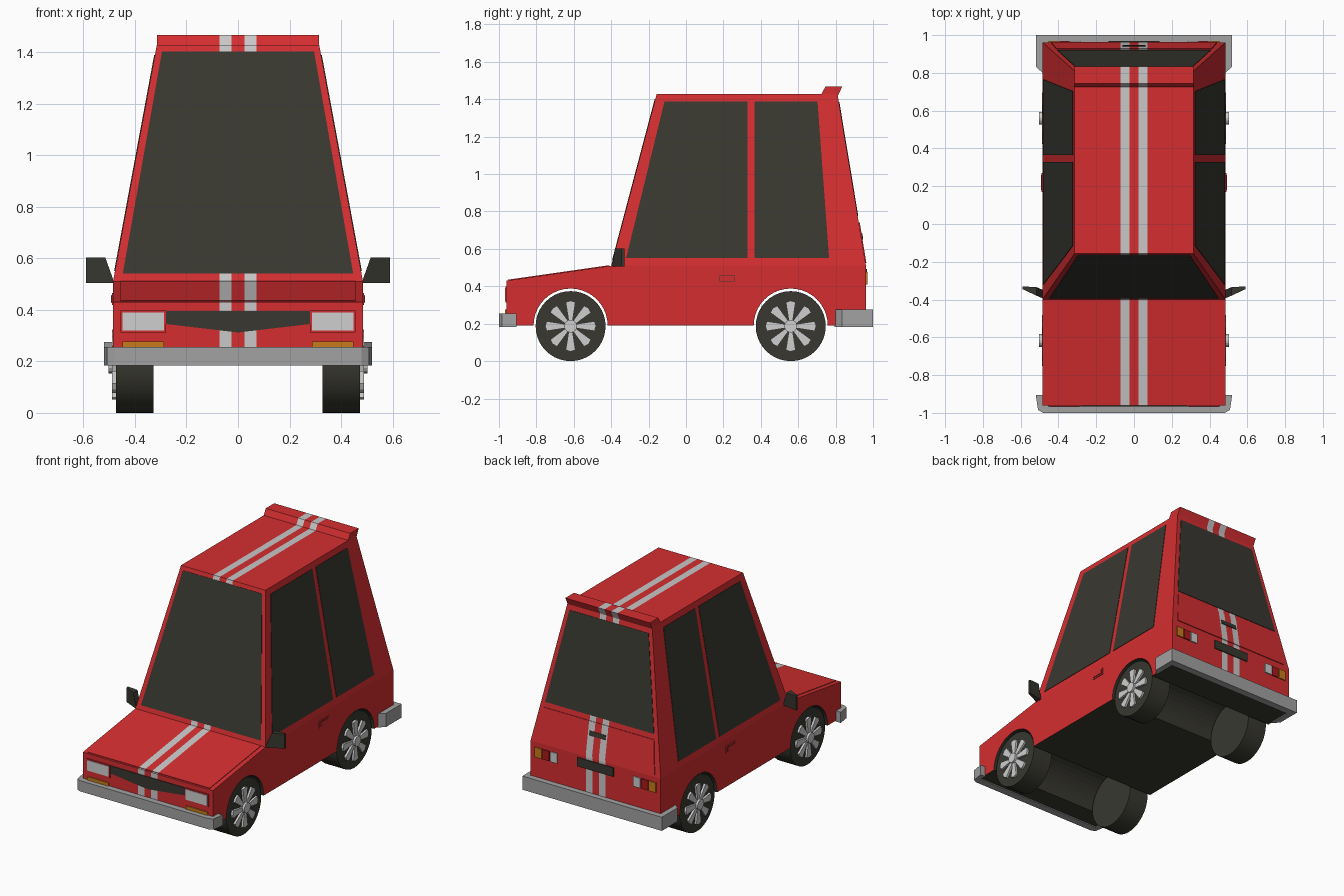
import bpy, bmesh, math
from mathutils import Vector, Matrix

if "Cube" in bpy.data.objects:
    bpy.data.objects.remove(bpy.data.objects["Cube"])


def material(name, col):
    m = bpy.data.materials.new(name)
    m.diffuse_color = (*col, 1)
    m.use_nodes = True
    m.node_tree.nodes["Principled BSDF"].inputs["Base Color"].default_value = m.diffuse_color
    return m


RED = material("body red", (0.66, 0.027, 0.03))
STRIPE = material("stripe grey", (0.58, 0.58, 0.58))
DARK = material("glass and rubber black", (0.04, 0.039, 0.03))
BUMPER = material("bumper grey", (0.36, 0.36, 0.36))
CHROME = material("light silver", (0.62, 0.62, 0.62))
ORANGE = material("indicator orange", (0.58, 0.2, 0.01))
TAIL = material("tail lamp red", (0.4, 0.01, 0.012))


def add_prism(bm, pts, vec):
    """Extrude a polygon along vec into a closed solid."""
    f = bm.faces.new([bm.verts.new(p) for p in pts])
    r = bmesh.ops.extrude_face_region(bm, geom=[f], use_keep_orig=True)
    bmesh.ops.translate(bm, vec=vec, verts=[v for v in r["geom"] if isinstance(v, bmesh.types.BMVert)])


def finish(bm, name, mats, rule=None, smooth=False):
    bmesh.ops.recalc_face_normals(bm, faces=bm.faces[:])
    bm.normal_update()
    if rule:
        for f in bm.faces:
            f.material_index = rule(f)
    me = bpy.data.meshes.new(name)
    bm.to_mesh(me)
    bm.free()
    for m in mats:
        me.materials.append(m)
    ob = bpy.data.objects.new(name, me)
    bpy.context.collection.objects.link(ob)
    if smooth:
        bpy.ops.object.select_all(action='DESELECT')
        ob.select_set(True)
        bpy.context.view_layer.objects.active = ob
        bpy.ops.object.shade_smooth_by_angle(angle=math.radians(30))
    return ob


def cut(bm, co, no):
    bmesh.ops.bisect_plane(bm, geom=bm.verts[:] + bm.edges[:] + bm.faces[:], dist=1e-5,
                           plane_co=co, plane_no=no)


def cut_stripes(bm):
    for x in (-0.072, -0.025, 0.025, 0.072):
        cut(bm, (x, 0, 0), (1, 0, 0))


def stripe_rule(f):
    if f.normal.z < -0.02 and f.calc_center_median().z < 0.5:
        return 2
    return int(0.025 < abs(f.calc_center_median().x) < 0.072)


def prism(name, pts, vec, mat):
    bm = bmesh.new()
    add_prism(bm, pts, vec)
    return finish(bm, name, [mat])


def plate(name, pts, out, mat, t=0.006, striped=False):
    """Thin plate lying on a surface, raised by t on the side of 'out'."""
    pts = [Vector(p) for p in pts]
    n = (pts[1] - pts[0]).cross(pts[2] - pts[0]).normalized()
    if n.dot(Vector(out)) < 0:
        n = -n
    bm = bmesh.new()
    add_prism(bm, [p - n * 0.002 for p in pts], n * (t + 0.002))
    if striped:
        cut_stripes(bm)
        return finish(bm, name, [RED, STRIPE, RED], stripe_rule)
    return finish(bm, name, [mat])


# Body surfaces
FRONT, REAR, BELT, ROOF = -0.96, 0.962, 0.51, 1.428
FLOOR, HALF, TOPHALF = 0.19, 0.485, 0.315
WHEEL_Y, WHEEL_R, ARCH_R = (-0.617, 0.56), 0.187, 0.198
def rise(z): return (z - BELT) / (ROOF - BELT)
def side_x(z): return HALF + (TOPHALF - HALF) * rise(z)
def screen_y(z): return -0.40 + 0.243 * rise(z)
def rear_y(z): return REAR - 0.152 * max(rise(z), 0)
def hood_z(y): return 0.43 + (y - FRONT) * 0.08 / 0.56


# Body shell: side profile with wheel arches, cabin tapered above the belt line
profile = [(FRONT, 0.43), (-0.40, BELT), (screen_y(ROOF), ROOF), (rear_y(ROOF), ROOF),
           (REAR, BELT), (REAR, FLOOR)]
for wy in reversed(WHEEL_Y):
    profile += [(wy + ARCH_R * math.cos(math.pi * i / 20), FLOOR + ARCH_R * math.sin(math.pi * i / 20))
                for i in range(21)]
profile.append((FRONT, FLOOR))
bm = bmesh.new()
add_prism(bm, [(-HALF, y, z) for y, z in profile], (2 * HALF, 0, 0))
cut(bm, (0, 0, BELT), (0, 0, 1))
for v in bm.verts:
    if v.co.z > 1.4:
        v.co.x = math.copysign(TOPHALF, v.co.x)
cut_stripes(bm)
finish(bm, "body_shell", [RED, STRIPE, DARK], stripe_rule)

# Roof spoiler
bm = bmesh.new()
add_prism(bm, [(-TOPHALF, y, z) for y, z in
               [(0.72, 1.42), (0.745, 1.467), (0.835, 1.467), (0.808, 1.41)]], (2 * TOPHALF, 0, 0))
cut_stripes(bm)
finish(bm, "roof_spoiler", [RED, STRIPE, RED], stripe_rule)

# Bonnet and tailgate panels
plate("bonnet_panel", [(x, y, hood_z(y)) for x, y in
                       [(-0.455, -0.95), (0.455, -0.95), (0.455, -0.41), (-0.455, -0.41)]],
      (0, 0, 1), RED, 0.004, True)
plate("tailgate_panel", [(x, rear_y(z), z) for x, z in
                         [(-0.44, 0.525), (0.44, 0.525), (0.41, 0.74), (-0.41, 0.74)]],
      (0, 1, 0), RED, 0.005, True)

# Windscreen and rear window
plate("windscreen", [(x, screen_y(z), z) for x, z in
                     [(-0.447, 0.54), (0.447, 0.54), (0.295, 1.402), (-0.295, 1.402)]],
      (0, -1, 0), DARK, 0.003)
plate("rear_window", [(x, rear_y(z), z) for x, z in
                      [(-0.405, 0.775), (0.405, 0.775), (0.295, 1.385), (-0.295, 1.385)]],
      (0, 1, 0), DARK, 0.003)

# Grille
plate("grille", [(x, FRONT, z) for x, z in [(-0.28, 0.345), (0, 0.312), (0.28, 0.345),
                                            (0.28, 0.395), (-0.28, 0.395)]],
      (0, -1, 0), DARK, 0.005)

# Number plate and tailgate handle
def rect(x0, x1, z0, z1, y): return [(x0, y, z0), (x1, y, z0), (x1, y, z1), (x0, y, z1)]


plate("number_plate", rect(-0.135, 0.135, 0.432, 0.492, REAR), (0, 1, 0), DARK, 0.007)
plate("tailgate_handle", [(x, rear_y(z), z) for x, z in
                          [(-0.06, 0.65), (0.06, 0.65), (0.06, 0.68), (-0.06, 0.68)]],
      (0, 1, 0), DARK, 0.009)

# Parts repeated on both sides
for s, side in ((1, "right"), (-1, "left")):
    for nm, win in (("front", [(-0.32, 0.55), (-0.115, 1.388), (0.328, 1.388), (0.328, 0.55)]),
                    ("back", [(0.365, 0.55), (0.365, 1.388), (0.703, 1.388), (0.765, 0.55)])):
        plate(f"{nm}_window_{side}", [(s * side_x(z), y, z) for y, z in win], (s, 0, 0), DARK, 0.003)

    # Door handle: dark recess, frame and grip
    for nm, g, mat, t in (("frame", 0, RED, 0.004), ("recess", 0.008, DARK, 0.005), ("grip", 0.011, RED, 0.008)):
        plate(f"door_handle_{nm}_{side}", [(s * HALF, y, z) for y, z in
              [(0.17 + g, 0.418 + g), (0.27 - g, 0.418 + g), (0.27 - g, 0.466 - g), (0.17 + g, 0.466 - g)]],
              (s, 0, 0), mat, t)

    # Front and rear lamps
    plate(f"headlight_frame_{side}", rect(s * 0.28, s * 0.456, 0.312, 0.398, FRONT), (0, -1, 0), RED, 0.006)
    plate(f"headlight_{side}", rect(s * 0.288, s * 0.448, 0.32, 0.39, FRONT), (0, -1, 0), CHROME, 0.009)
    plate(f"front_indicator_{side}", rect(s * 0.288, s * 0.448, 0.255, 0.277, FRONT), (0, -1, 0), ORANGE, 0.007)
    for nm, x0, mat in (("indicator", 0.40, ORANGE), ("tail_lamp", 0.342, TAIL), ("reverse_lamp", 0.284, CHROME)):
        plate(f"{nm}_{side}", rect(s * x0, s * (x0 + 0.052), 0.41, 0.476, REAR), (0, 1, 0), mat, 0.008)

    # Wing mirror: swept back wedge
    bm = bmesh.new()
    outline = [(0.48, -0.395, 0.505), (0.59, -0.345, 0.505), (0.59, -0.345, 0.603), (0.515, -0.38, 0.603)]
    add_prism(bm, [(s * x, y, z) for x, y, z in outline], (0, 0.045, 0))
    for v in bm.verts:
        if abs(v.co.x) > 0.58 and v.co.y > -0.32:
            v.co.y = -0.33
    finish(bm, f"wing_mirror_{side}", [DARK])

    # Wheels: tyre, eight flared spokes and a hub cap
    for wy, end in zip(WHEEL_Y, ("front", "rear")):
        def drum(bm, r, x0, x1, n):
            m = Matrix.Translation((s * (x0 + x1) / 2, wy, WHEEL_R)) @ Matrix.Rotation(math.pi / 2, 4, 'Y')
            bmesh.ops.create_cone(bm, cap_ends=True, segments=n, radius1=r, radius2=r, depth=x1 - x0, matrix=m)
        bm = bmesh.new()
        drum(bm, WHEEL_R, 0.328, 0.474, 40)
        finish(bm, f"{end}_tyre_{side}", [DARK], smooth=True)
        bm = bmesh.new()
        drum(bm, 0.034, 0.47, 0.502, 16)
        for k in range(8):
            a = k * math.pi / 4
            quad = [(0.025, -0.01), (0.128, -0.026), (0.136, 0), (0.128, 0.026), (0.025, 0.01)]
            add_prism(bm, [(s * 0.47, wy + r * math.cos(a) - w * math.sin(a),
                            WHEEL_R + r * math.sin(a) + w * math.cos(a)) for r, w in quad], (s * 0.018, 0, 0))
        finish(bm, f"{end}_wheel_spokes_{side}", [CHROME])

# Wrap-around bumpers
for name, half, z1 in (
        ("front_bumper", [(0.48, -0.95), (0.48, -0.905), (0.52, -0.905), (0.508, -0.985), (0.48, -1.0)], 0.255),
        ("rear_bumper", [(0.48, 0.95), (0.48, 0.795), (0.52, 0.835), (0.52, 1.0)], 0.275)):
    loop = half + [(-x, y) for x, y in reversed(half)]
    prism(name, [(x, y, 0.183) for x, y in loop], (0, 0, z1 - 0.183), BUMPER)
